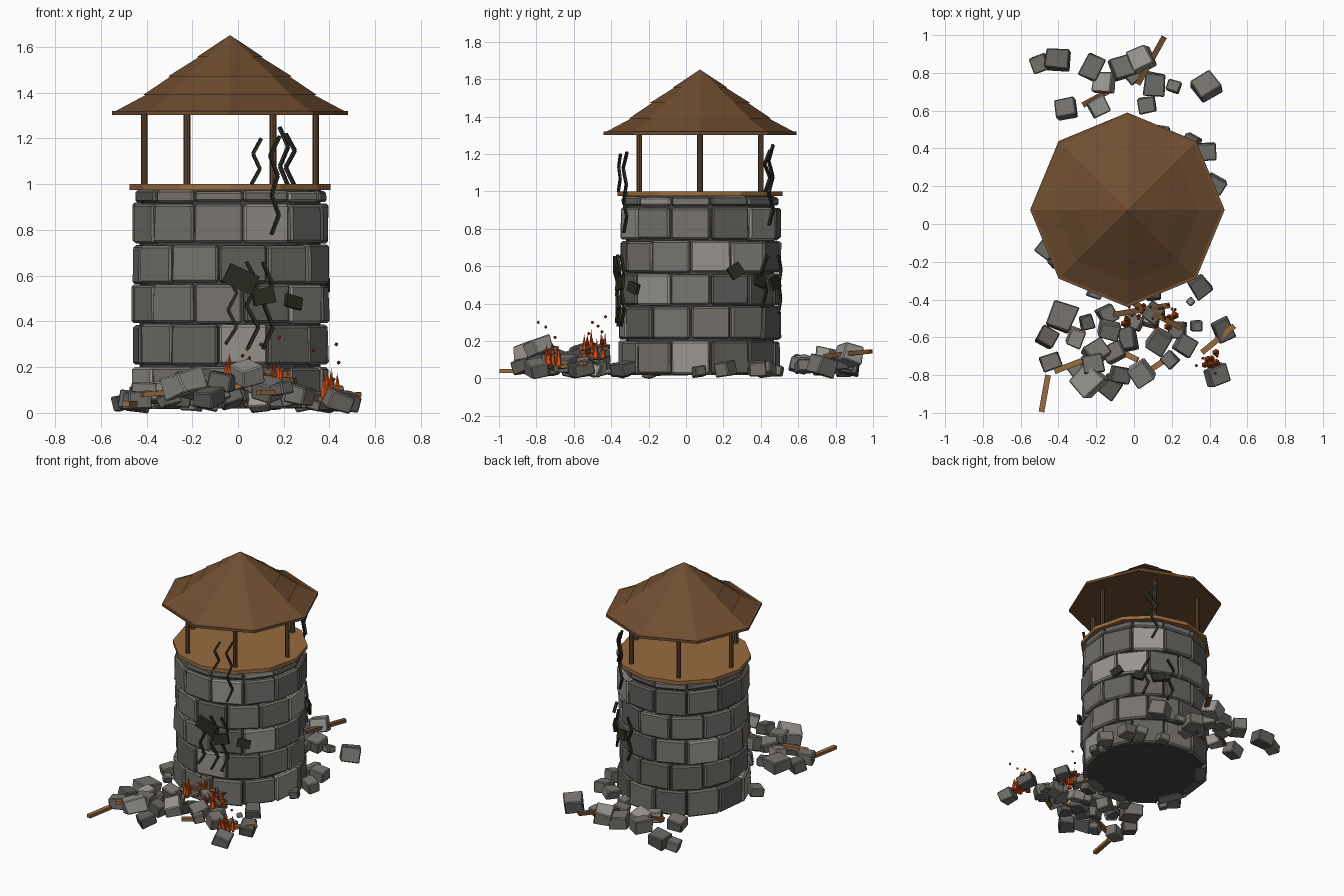
import bpy, bmesh, random
from math import radians, cos, sin, pi
from mathutils import Matrix, Vector, Euler

random.seed(4)
cube = bpy.data.objects.get("Cube")
if cube:
    bpy.data.objects.remove(cube)


def material(name, r, g, b):
    m = bpy.data.materials.new(name)
    m.use_nodes = True
    m.diffuse_color = (r, g, b, 1)
    m.node_tree.nodes["Principled BSDF"].inputs["Base Color"].default_value = (r, g, b, 1)
    return m


ROOF = material("roof_brown", .16, .075, .03)
PLANK = material("plank_tan", .32, .15, .05)
POST = material("post_brown", .13, .06, .026)
MID = material("stone_mid", .18, .17, .155)
LIGHT = material("stone_light", .32, .305, .28)
DARK = material("stone_dark", .125, .118, .108)
MORTAR = material("mortar_dark", .06, .057, .053)
CHAR = material("charred_olive", .024, .024, .015)
FLAME = material("flame_orange", .75, .085, .008)
EMBER = material("ember_red", .42, .05, .01)
STONES = [MID, LIGHT, DARK]
CENTRE = Vector((-.035, .075, 0))


def finish(name, bm, mats, bevel=0):
    bmesh.ops.recalc_face_normals(bm, faces=bm.faces)
    mesh = bpy.data.meshes.new(name)
    bm.to_mesh(mesh)
    bm.free()
    for m in mats:
        mesh.materials.append(m)
    ob = bpy.data.objects.new(name, mesh)
    bpy.context.collection.objects.link(ob)
    if bevel:
        mod = ob.modifiers.new("chamfer", 'BEVEL')
        mod.width, mod.segments = bevel, 1
    return ob


def paint(verts, index):
    for f in {f for v in verts for f in v.link_faces}:
        f.material_index = index


def box(bm, matrix, size, index=0, jitter=0):
    verts = bmesh.ops.create_cube(bm, size=1)["verts"]
    for v in verts:
        v.co = matrix @ Vector([c * s * (1 + random.uniform(-jitter, jitter))
                                for c, s in zip(v.co, size)])
    paint(verts, index)


def bar(bm, a, b, width, depth, index=0):
    a, b = Vector(a), Vector(b)
    turn = (b - a).to_track_quat('X', 'Z').to_matrix().to_4x4()
    box(bm, Matrix.Translation((a + b) / 2) @ turn, ((b - a).length, width, depth), index)


def cone(bm, at, r1, r2, z0, z1, sides):
    bmesh.ops.create_cone(bm, cap_ends=True, segments=sides, radius1=r1, radius2=r2,
                          depth=z1 - z0,
                          matrix=Matrix.Translation((at[0], at[1], (z0 + z1) / 2)))


def around(theta, radius, z, side=0):
    """Point on the tower wall, moved sideways along the tangent."""
    t = radians(theta)
    return CENTRE + Vector((radius * cos(t) - side * sin(t),
                            radius * sin(t) + side * cos(t), z))


# Mortar core of the tower
bm = bmesh.new()
cone(bm, CENTRE, .395, .395, .02, .975, 24)
finish("tower_core", bm, [MORTAR])

# Six staggered courses of wedge-shaped blocks
courses = [(.02, .2), (.21, .385), (.392, .56), (.567, .735), (.742, .915), (.922, .972)]
pale = {(4, 0), (1, 0), (3, 3), (2, 1), (0, 2), (3, 4), (4, 4), (5, 1), (2, 7), (0, 9)}
for row, (z0, z1) in enumerate(courses):
    bm = bmesh.new()
    start = -82 if row in (1, 3) else -67
    for k in range(12):
        mid, half = start + 30 * k, 14.4 + random.uniform(-.4, .4)
        outer = (.42 if row == 5 else .432) + random.uniform(-.006, .006)
        rings = []
        for z in (z0 + random.uniform(-.004, .004), z1 + random.uniform(-.004, .004)):
            rings.append([bm.verts.new(around(mid + a, r + random.uniform(-.004, .004), z))
                          for a, r in ((-half, .34), (-half, outer), (half, outer), (half, .34))])
        low, high = rings
        bm.faces.new(low[::-1])
        bm.faces.new(high)
        for i in range(4):
            j = (i + 1) % 4
            bm.faces.new((low[i], low[j], high[j], high[i]))
        paint(low + high, 1 if (row, k) in pale else random.choice([0, 0, 2]))
    finish(f"stone_course_{row + 1}", bm, STONES, .01)

# Lookout floor, posts and stepped roof
bm = bmesh.new()
cone(bm, CENTRE, .44, .44, .975, 1, 12)
finish("lookout_floor", bm, [PLANK])

bm = bmesh.new()
for k in range(6):
    cone(bm, around(60 * k, .375, 0), .015, .015, 1, 1.31, 8)
finish("roof_posts", bm, [POST])

bm = bmesh.new()
for r1, r2, z0, z1 in ((.515, .515, 1.302, 1.32), (.5, .35, 1.32, 1.4), (.38, .25, 1.39, 1.478),
                       (.27, .13, 1.472, 1.56), (.145, 0, 1.556, 1.652)):
    cone(bm, CENTRE, r1, r2, z0, z1, 8)
finish("stepped_roof", bm, [ROOF])

# Zigzag cracks standing proud of the wall: angle, bottom, top
bm = bmesh.new()
for theta, z0, z1 in ((-89, .3, .6), (-77, .28, .66), (-68, .28, .66), (-75, 1, 1.2),
                      (-64, .78, 1.21), (58, .82, 1.25), (54, 1, 1.22),
                      (50, .38, .66), (73, .35, .66)):
    steps = max(3, round((z1 - z0) / .085))
    path = [around(theta, .446, z0 + (z1 - z0) * i / steps,
                   (.022 if i % 2 else -.022) + random.uniform(-.008, .008))
            for i in range(steps + 1)]
    for a, b in zip(path, path[1:]):
        bar(bm, a, b, .014, .014)
finish("wall_cracks", bm, [CHAR])

# Charred slabs: angle, height, width, tall, tilt
bm = bmesh.new()
for theta, z, w, h, tilt in ((-84, .585, .14, .09, -25), (-71, .51, .1, .07, 10),
                             (-52, .485, .085, .055, -14), (25, .575, .08, .07, 30),
                             (45, .52, .07, .06, -20), (62, .51, .1, .065, 12)):
    turn = Euler((radians(tilt), random.uniform(-.3, .3), radians(theta))).to_matrix().to_4x4()
    box(bm, Matrix.Translation(around(theta, .452, z)) @ turn, (.018, w, h))
finish("charred_slabs", bm, [CHAR])


# Rubble heaps: x, y, size
def rubble(name, spots, lift):
    bm = bmesh.new()
    for x, y, s in spots:
        rise = random.random() * lift * max(0, 1 - abs(x + .05) / .45)
        turn = Euler([random.uniform(-.3, .3), random.uniform(-.3, .3),
                      random.uniform(0, pi)]).to_matrix().to_4x4()
        size = [s * random.uniform(.85, 1.15), s * random.uniform(.85, 1.1),
                s * random.uniform(.65, .85)]
        box(bm, Matrix.Translation((x, y, s * .52 + rise)) @ turn, size,
            random.choice([0, 0, 1, 2]), .12)
    finish(name, bm, STONES, .006)


rubble("front_rubble", (
    (-.38, -.49, .13), (-.46, -.6, .1), (-.25, -.52, .08), (-.44, -.73, .1), (-.13, -.56, .1),
    (-.24, -.83, .13), (-.2, -.68, .11), (0, -.52, .08), (-.03, -.61, .1), (-.07, -.8, .1),
    (.04, -.79, .11), (.13, -.62, .1), (.27, -.64, .11), (.19, -.72, .08), (.23, -.56, .09),
    (.44, -.8, .1), (.47, -.56, .1), (.33, -.54, .06), (.35, -.33, .1), (.3, -.41, .035),
    (-.14, -.48, .1), (-.31, -.6, .09), (.09, -.5, .08), (-.13, -.86, .1), (-.22, -.74, .1),
    (-.1, -.68, .1), (.1, -.47, .09), (-.3, -.77, .08)), .15)
rubble("back_rubble", (
    (-.5, .85, .09), (-.4, .87, .11), (-.22, .83, .12), (-.16, .75, .1), (-.36, .61, .1),
    (-.19, .62, .09), (-.06, .83, .12), (.04, .87, .12), (.07, .63, .08), (.11, .74, .1),
    (.21, .73, .07), (.38, .73, .12), (0, .8, .1)), .09)
rubble("wall_foot_rubble", (
    (.38, .38, .1), (.43, .21, .1), (.3, .42, .09), (.4, .07, .07), (-.46, -.13, .1),
    (-.42, -.2, .06), (-.2, -.35, .08), (.1, -.36, .08), (.15, .48, .08)), 0)

# Broken beams lying in the rubble
bm = bmesh.new()
for a, b, index in (((-.455, -.8, .04), (-.49, -.995, .04), 0),
                    ((-.42, -.78, .08), (-.19, -.69, .1), 0),
                    ((.09, -.77, .09), (.18, -.71, .09), 0),
                    ((.36, -.68, .06), (.53, -.54, .08), 0),
                    ((-.06, -.68, .1), (.02, -.72, .12), 0),
                    ((-.11, -.48, .17), (.19, -.43, .16), 1),
                    ((0, -.42, .17), (.25, -.55, .14), 1),
                    ((-.27, .63, .08), (-.14, .7, .1), 1),
                    ((.02, .74, .12), (.16, .99, .145), 1)):
    bar(bm, a, b, .03, .022, index)
finish("broken_beams", bm, [PLANK, ROOF])

# Flames as clusters of slim cones: x, y, base, spread, count
bm = bmesh.new()
for x, y, z, spread, count in ((.405, -.72, .07, .04, 9), (-.035, -.51, .14, .02, 4),
                               (.17, -.49, .11, .06, 8), (.05, -.47, .12, .04, 4)):
    for i in range(count):
        at = (x + random.uniform(-spread, spread), y + random.uniform(-spread, spread))
        cone(bm, at, random.uniform(.014, .022), 0, z, z + random.uniform(.07, .135), 6)
finish("flames", bm, [FLAME])

# Embers: some low among the flames, some drifting above
bm = bmesh.new()
spots = [(.02, -.45, .25), (.04, -.47, .28), (.1, -.5, .3), (.18, -.43, .33),
         (.33, -.75, .275), (.43, -.79, .3), (.05, -.52, .24), (.44, -.7, .22)]
for x, y, z in ((.17, -.49, .15), (.41, -.72, .1), (0, -.49, .16)):
    for i in range(8):
        spots.append([c + random.uniform(-.05, .05) for c in (x, y, z)])
for p in spots:
    bmesh.ops.create_icosphere(bm, subdivisions=1, radius=.009, matrix=Matrix.Translation(p))
finish("embers", bm, [EMBER])
